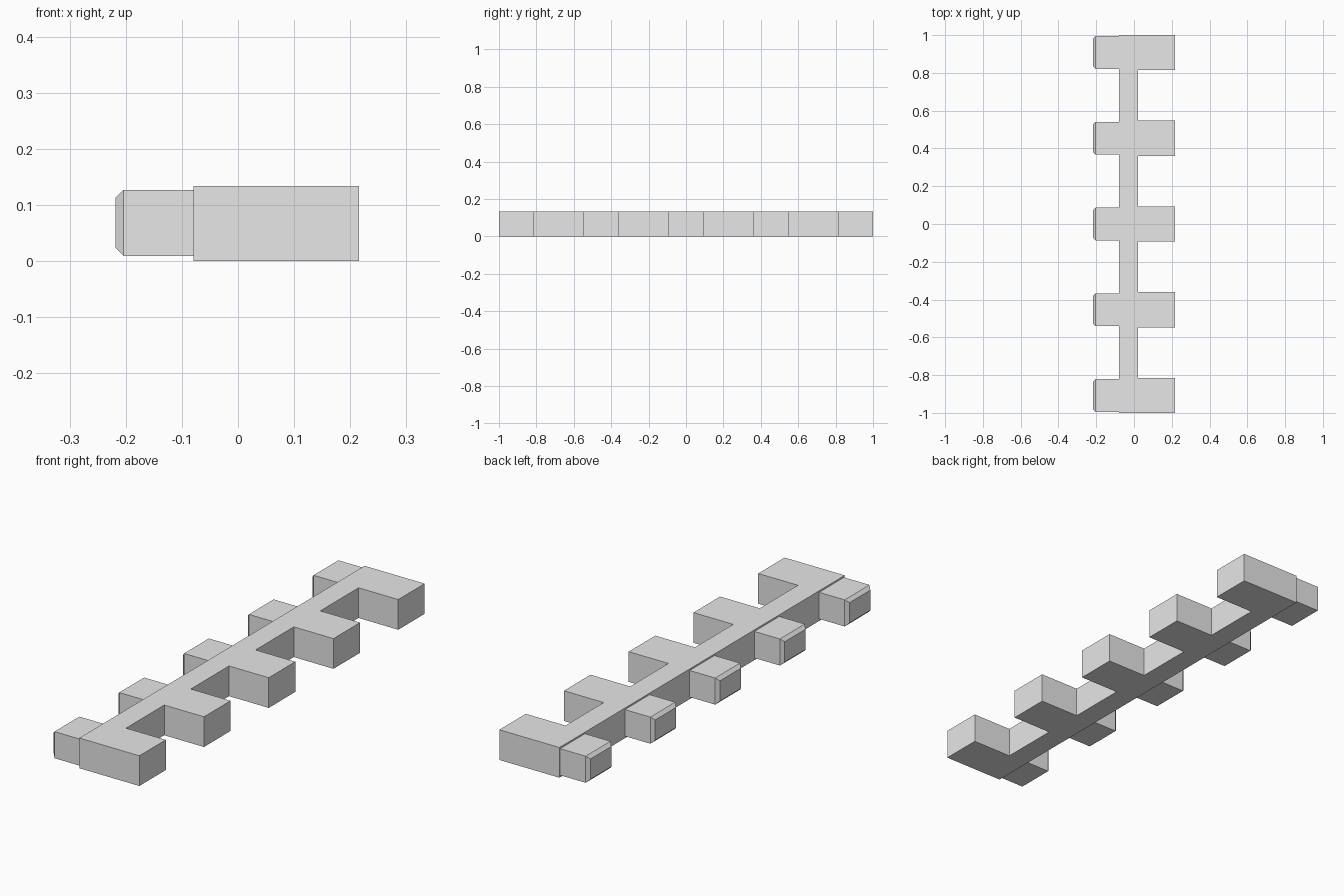
import bpy, bmesh

cube = bpy.data.objects.get("Cube")
if cube:
    bpy.data.objects.remove(cube, do_unlink=True)

grey = bpy.data.materials.new("light_grey")
grey.use_nodes = True
COLOUR = (0.8, 0.8, 0.8, 1)
grey.diffuse_color = COLOUR
grey.node_tree.nodes["Principled BSDF"].inputs["Base Color"].default_value = COLOUR

COUNT = 5
STEP = 0.454
HEIGHT = 0.134
SPINE_LEFT, SPINE_RIGHT = -0.079, 0.021
TOOTH_END = 0.216
TOOTH_HALF = 0.093
PEG_END = -0.218
PEG_HALF = 0.087
BEVEL = 0.014
centres = [(i - (COUNT - 1) / 2) * STEP for i in range(COUNT)]


def add_object(name, bm):
    bmesh.ops.recalc_face_normals(bm, faces=bm.faces[:])
    mesh = bpy.data.meshes.new(name)
    bm.to_mesh(mesh)
    bm.free()
    mesh.materials.append(grey)
    obj = bpy.data.objects.new(name, mesh)
    bpy.context.collection.objects.link(obj)
    return obj


# Comb body: spine and square teeth as one extruded outline
outline = [(SPINE_LEFT, 1), (SPINE_LEFT, -1)]
for i, c in enumerate(centres):
    low = -1 if i == 0 else c - TOOTH_HALF
    high = 1 if i == COUNT - 1 else c + TOOTH_HALF
    if i > 0:
        outline.append((SPINE_RIGHT, low))
    outline += [(TOOTH_END, low), (TOOTH_END, high)]
    if i < COUNT - 1:
        outline.append((SPINE_RIGHT, high))

bm = bmesh.new()
base = bm.faces.new([bm.verts.new((x, y, 0)) for x, y in outline])
top = bmesh.ops.extrude_face_region(bm, geom=[base], use_keep_orig=True)
moved = [v for v in top["geom"] if isinstance(v, bmesh.types.BMVert)]
bmesh.ops.translate(bm, verts=moved, vec=(0, 0, HEIGHT))
add_object("comb_body", bm)


# Pegs: boxes on the opposite edge with a tapered tip
def add_peg(name, y):
    bm = bmesh.new()
    sections = []
    for x, inset in ((SPINE_LEFT, 0), (PEG_END + BEVEL, 0), (PEG_END, BEVEL)):
        h, low, high = PEG_HALF - inset, 0.009 + inset, 0.127 - inset
        corners = [(y - h, low), (y + h, low), (y + h, high), (y - h, high)]
        sections.append([bm.verts.new((x, cy, cz)) for cy, cz in corners])
    for a, b in zip(sections, sections[1:]):
        for k in range(4):
            n = (k + 1) % 4
            bm.faces.new((a[k], a[n], b[n], b[k]))
    bm.faces.new(sections[0])
    bm.faces.new(sections[-1])
    add_object(name, bm)


for i, c in enumerate(centres):
    add_peg(f"peg_{i + 1}", c)
